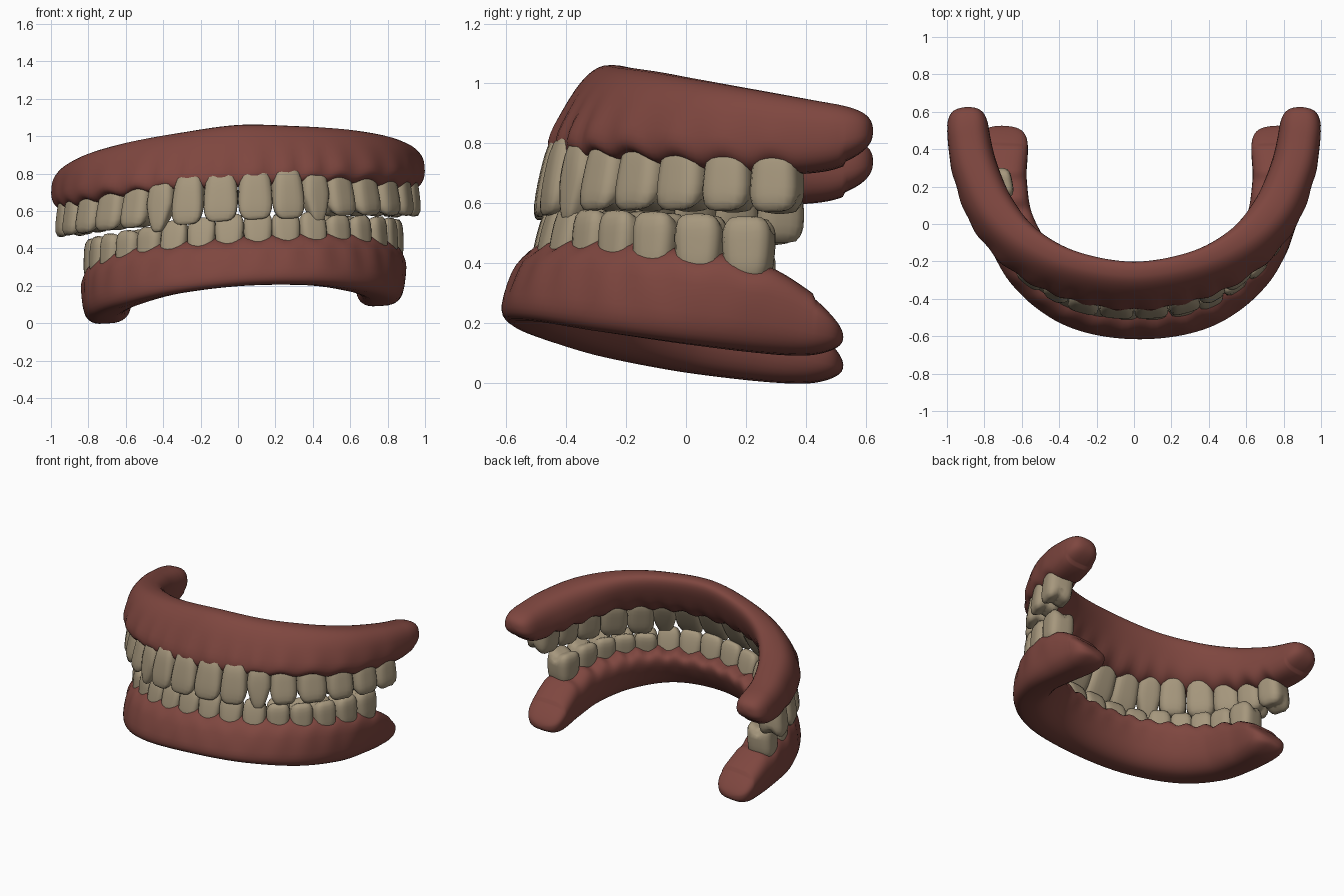
import bpy, bmesh, math
from mathutils import Vector

cube = bpy.data.objects.get("Cube")
if cube:
    bpy.data.objects.remove(cube)


def material(name, rgb):
    m = bpy.data.materials.new(name)
    m.use_nodes = True
    m.diffuse_color = (*rgb, 1)
    m.node_tree.nodes["Principled BSDF"].inputs["Base Color"].default_value = (*rgb, 1)
    return m


GUM = material("gum_red", (0.21, 0.062, 0.05))
IVORY = material("tooth_ivory", (0.38, 0.31, 0.205))


def finish(bm, name, mat):
    bmesh.ops.recalc_face_normals(bm, faces=bm.faces)
    for f in bm.faces:
        f.smooth = True
    me = bpy.data.meshes.new(name)
    bm.to_mesh(me)
    bm.free()
    me.materials.append(mat)
    ob = bpy.data.objects.new(name, me)
    bpy.context.collection.objects.link(ob)


def sgn_pow(v, p):
    return math.copysign(abs(v) ** p, v)


def spline(rows, t):
    """Catmull-Rom through rows of numbers."""
    n = len(rows) - 1
    i = min(int(t * n), n - 1)
    u = t * n - i
    p = [rows[min(max(k, 0), n)] for k in range(i - 1, i + 3)]
    return [b + 0.5 * u * (c - a + u * (2 * a - 5 * b + 4 * c - d + u * (3 * (b - c) + d - a)))
            for a, b, c, d in zip(*p)]


def mirrored(rows):
    return [[-r[0], *r[1:]] for r in reversed(rows) if r[0] > 0] + [list(r) for r in rows]


def place(p, roll, shift):
    """Tilt the jaw sideways and slide it off centre."""
    return Vector((p[0] + shift, p[1], p[2] + roll * p[0]))


def tooth_frames(centres):
    """Centre, outward direction and width of every tooth along the arch."""
    pts = [Vector(c) for c in mirrored(centres)]
    out = []
    for i, p in enumerate(pts):
        a, b = pts[max(i - 1, 0)], pts[min(i + 1, len(pts) - 1)]
        d = (b - a).normalized()
        gaps = [(q - p).length for q in (a, b) if q != p]
        out.append((p, Vector((d.y, -d.x)), sum(gaps) / len(gaps)))
    return out


def gum(name, rows, frames, edge, square, roll, shift, segs=32, steps=180):
    """Arch swept from rows of x, y, half width, bottom, top, lean."""
    rows = mirrored(rows)
    bm = bmesh.new()
    loops = []
    for k in range(steps + 1):
        # Ease the stations towards both ends so the tips round off
        t = 0.5 - 0.5 * math.cos(math.pi * k / steps)
        t = 0.5 * t + 0.5 * k / steps
        x, y, hw, lo, hi, lean = spline(rows, t)
        a, b = spline(rows, max(t - 0.004, 0)), spline(rows, min(t + 0.004, 1))
        d = Vector((b[0] - a[0], b[1] - a[1])).normalized()
        nrm = Vector((d.y, -d.x))
        q = min(t, 1 - t) * (len(rows) - 1)
        cap = math.sqrt(max(1 - (1 - q) ** 3, 0.01)) if q < 1 else 1
        # Swell over each root, dip between the teeth
        near = [(abs((Vector((x, y)) - p).dot(Vector((-n.y, n.x)))) / w)
                for p, n, w in frames if (Vector((x, y)) - p).length < 0.22]
        swell = math.cos(2 * math.pi * min(min(near), 0.5)) if near else 0
        front = max(0.35, min(1, 0.6 - 1.5 * y))
        loop = []
        for j in range(segs):
            ang = 2 * math.pi * j / segs
            c, s = sgn_pow(math.cos(ang), square), sgn_pow(math.sin(ang), square + 0.08)
            side = s * edge
            r = hw * cap * c * (1 + 0.1 * side) + lean * s / 2
            r += swell * 0.011 * front * max(c, 0) * max(0.35 + 0.65 * side, 0)
            z = (lo + hi) / 2 + (hi - lo) / 2 * cap * s
            z -= edge * swell * 0.013 * max(side, 0)
            loop.append(bm.verts.new(place((x + nrm.x * r, y + nrm.y * r, z), roll, shift)))
        loops.append(loop)
    for A, B in zip(loops, loops[1:]):
        for j in range(segs):
            m = (j + 1) % segs
            bm.faces.new((A[j], A[m], B[m], B[j]))
    bm.faces.new(loops[0])
    bm.faces.new(loops[-1])
    finish(bm, name, GUM)


def teeth(prefix, frames, tip, root, depth, lean, point, roll, shift):
    """Tip, root and depth each run from the front to the back of the arch."""
    half = len(frames) // 2
    for i, (p, n, w) in enumerate(frames):
        num = i - half + 1 if i >= half else half - i
        f = (num - 1) / (half - 1)
        z_tip, z_root, dep = (a + (b - a) * f for a, b in (tip, root, depth))
        canine, molar = num == 3, num > 3
        up = 1 if z_tip > z_root else -1
        if canine:
            z_tip += 0.045 * up * point
        along = Vector((-n.y, n.x))
        bm = bmesh.new()
        bmesh.ops.create_uvsphere(bm, u_segments=24, v_segments=16, radius=1)
        for v in bm.verts:
            c = v.co
            c = c / sum(abs(e) ** 4 for e in c) ** 0.25
            k = (c.z + 1) / 2                      # 0 at the root, 1 at the tip
            wide = 0.86 + 0.18 * math.sin(min(k * 1.35, 1) * math.pi / 2)
            thick = 1.0
            if not molar:
                thick = 1.08 - 0.68 * k ** 1.5     # chisel edge
            if canine:
                wide *= 1 - point * max(k - 0.5, 0) * 2
            lx = c.x * wide * w * 0.5
            ly = c.y * thick * dep + (0 if molar else 0.35 * dep * k)
            ly += lean * (1 - 0.7 * f) * (k - 0.5)
            z = z_root + (z_tip - z_root) * k
            if molar and c.z > 0.6:                # chewing hollow
                z -= up * 0.03 * max(0, 1 - abs(c.y) * 1.3)
            xy = p + along * lx + n * ly
            v.co = place((xy.x, xy.y, z), roll, shift)
        side = "left" if i >= half else "right"
        finish(bm, f"{prefix}_{side}_tooth_{num}", IVORY)


# Upper jaw
upper = tooth_frames([(.09, -.42), (.26, -.395), (.4, -.335), (.525, -.25),
                      (.655, -.13), (.765, .005), (.84, .15), (.88, .305)])
gum("upper_gum", [(0, -.325, .092, .74, 1.06, -.15), (.34, -.265, .095, .735, 1.035, -.14),
                  (.59, -.13, .108, .72, 1.005, -.11), (.755, .065, .124, .68, .965, -.05),
                  (.848, .29, .12, .66, .92, -.01), (.885, .47, .113, .67, .885, 0),
                  (.892, .625, .105, .72, .86, 0)], upper, -1, .7, .058, 0)
teeth("upper", upper, (.55, .505), (.84, .75), (.066, .085), .09, .55, .058, 0)

# Lower jaw
lower = tooth_frames([(.075, -.435), (.22, -.415), (.36, -.37), (.485, -.295),
                      (.595, -.205), (.68, -.09), (.735, .05), (.765, .21)])
gum("lower_gum", [(0, -.475, .122, .2, .455, -.12), (.33, -.415, .125, .18, .45, -.12),
                  (.57, -.24, .13, .13, .435, -.09), (.7, -.01, .13, .085, .395, -.04),
                  (.735, .22, .13, .055, .35, 0), (.73, .39, .13, .045, .26, 0),
                  (.725, .525, .125, .06, .15, 0)], lower, 1, .62, .064, .03)
teeth("lower", lower, (.59, .515), (.37, .28), (.065, .085), -.03, .1, .064, .03)
